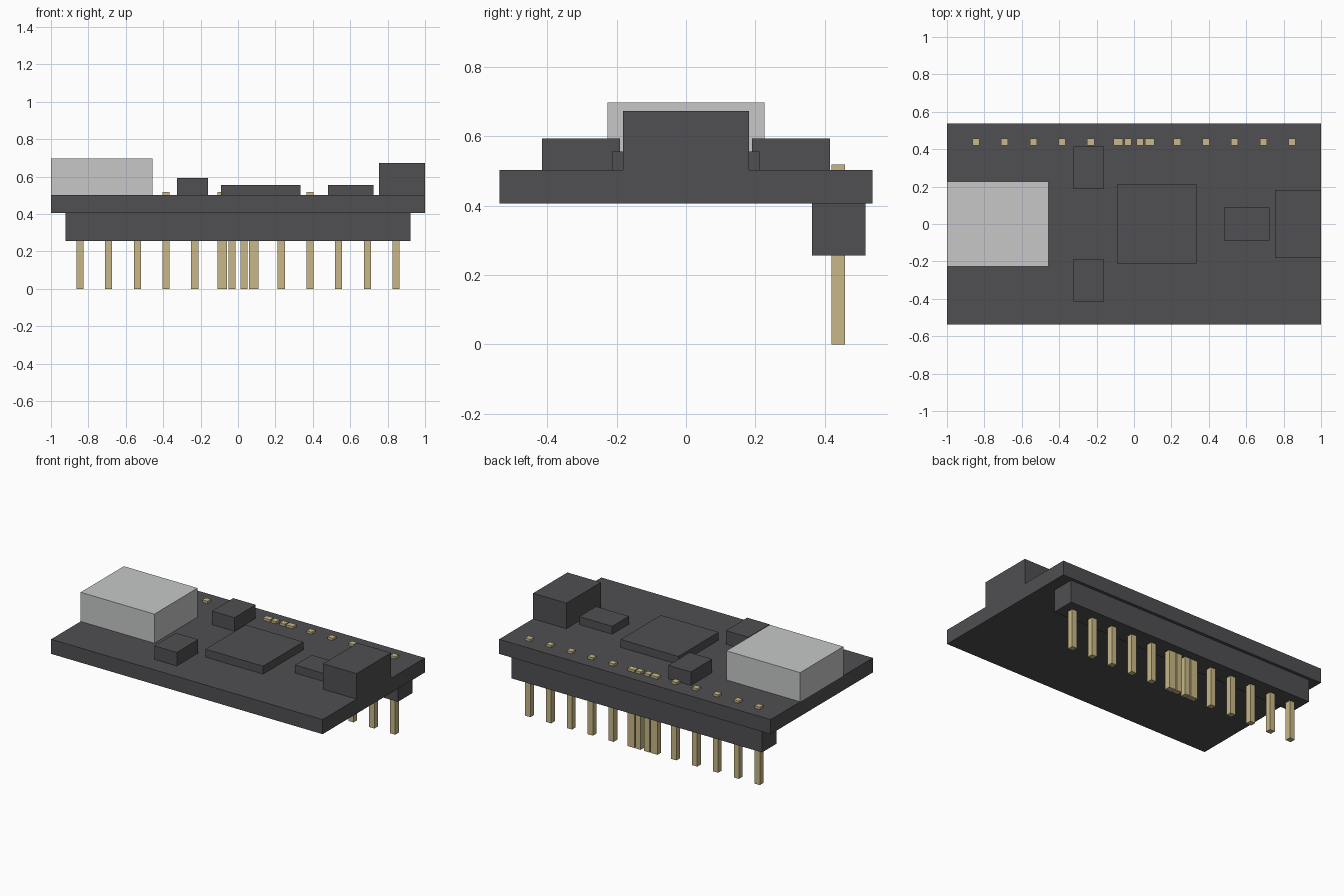
import bpy

cube = bpy.data.objects.get("Cube")
if cube:
    bpy.data.objects.remove(cube, do_unlink=True)


def material(name, rgb):
    mat = bpy.data.materials.new(name)
    mat.use_nodes = True
    color = (*rgb, 1.0)
    mat.diffuse_color = color
    bsdf = mat.node_tree.nodes["Principled BSDF"]
    bsdf.inputs["Base Color"].default_value = color
    bsdf.inputs["Roughness"].default_value = 0.6
    return mat


DARK = material("dark grey plastic", (0.08, 0.08, 0.086))
SILVER = material("silver metal", (0.57, 0.575, 0.58))
GOLD = material("pale gold", (0.578, 0.485, 0.245))


def box(name, x, y, z, mat):
    """Box spanning the given (low, high) ranges on each axis."""
    spans = (x, y, z)
    center = [(lo + hi) / 2 for lo, hi in spans]
    bpy.ops.mesh.primitive_cube_add(size=1, location=center)
    obj = bpy.context.object
    obj.name = name
    obj.scale = [hi - lo for lo, hi in spans]
    bpy.ops.object.transform_apply(location=False, rotation=False, scale=True)
    obj.data.materials.append(mat)
    return obj


# Circuit board and the header strip under its back edge
BOTTOM, TOP = 0.406, 0.503
box("circuit_board", (-1, 1), (-0.538, 0.538), (BOTTOM, TOP), DARK)
box("pin_header", (-0.923, 0.923), (0.364, 0.518), (0.256, BOTTOM), DARK)

# Components on top of the board
box("metal_socket", (-1, -0.457), (-0.227, 0.227), (TOP, 0.697), SILVER)
box("end_connector", (0.754, 1), (-0.181, 0.181), (TOP, 0.673), DARK)
box("main_chip", (-0.092, 0.333), (-0.212, 0.212), (TOP, 0.556), DARK)
box("small_chip", (0.482, 0.724), (-0.088, 0.088), (TOP, 0.556), DARK)
box("back_button", (-0.326, -0.16), (0.19, 0.415), (TOP, 0.593), DARK)
box("front_button", (-0.326, -0.16), (-0.415, -0.19), (TOP, 0.593), DARK)

# Pins: evenly spaced from each end, plus a tight group in the middle
outer = [0.845 - 0.1535 * i for i in range(6)]
middle = [0.032, 0.0915]
HALF, ROW_Y = 0.019, 0.439
for i, px in enumerate(outer + middle):
    for side, sign in (("left", 1), ("right", -1)):
        x = sign * px
        box(f"{side}_pin_{i + 1}", (x - HALF, x + HALF),
            (ROW_Y - HALF, ROW_Y + HALF), (0, 0.518), GOLD)
